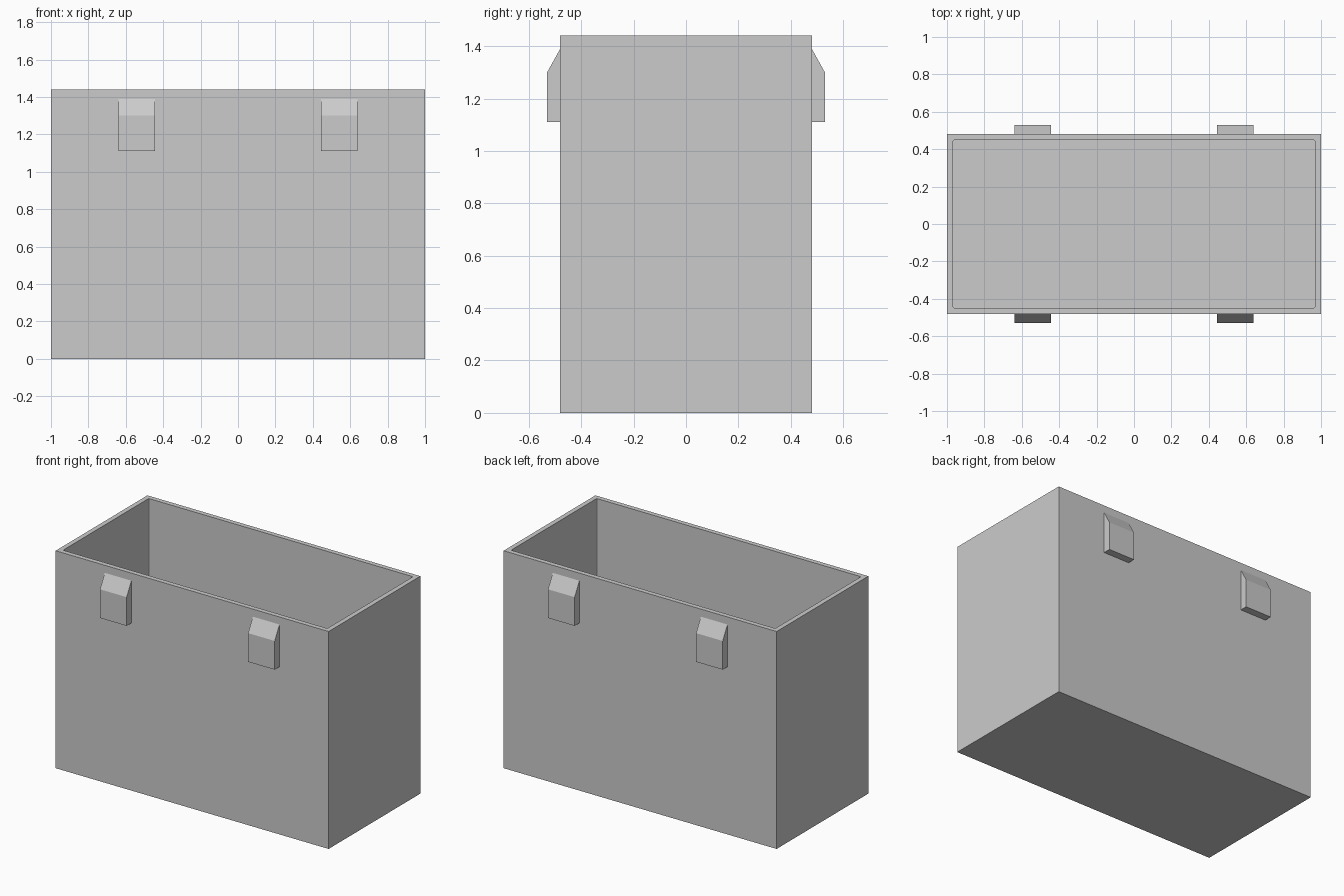
import bpy
import bmesh
from mathutils import Matrix, Vector

default = bpy.data.objects.get("Cube")
if default:
    bpy.data.objects.remove(default)

WIDTH, DEPTH, HEIGHT, WALL = 2.0, 0.96, 1.44, 0.045

grey = bpy.data.materials.new("plain grey")
grey.use_nodes = True
colour = (0.6, 0.6, 0.6, 1)
grey.diffuse_color = colour
grey.node_tree.nodes["Principled BSDF"].inputs["Base Color"].default_value = colour


def add_object(name, bm):
    bmesh.ops.recalc_face_normals(bm, faces=bm.faces)
    mesh = bpy.data.meshes.new(name)
    bm.to_mesh(mesh)
    bm.free()
    mesh.materials.append(grey)
    obj = bpy.data.objects.new(name, mesh)
    bpy.context.collection.objects.link(obj)
    return obj


# Open bin: a block whose top is inset and pushed down to the floor
bm = bmesh.new()
bmesh.ops.create_cube(bm, size=1, matrix=Matrix.Translation((0, 0, HEIGHT / 2))
                      @ Matrix.Diagonal((WIDTH, DEPTH, HEIGHT, 1)))
top = max(bm.faces, key=lambda f: f.calc_center_median().z)
bmesh.ops.inset_region(bm, faces=[top], thickness=WALL)
floor = bmesh.ops.extrude_discrete_faces(bm, faces=[top])["faces"][0]
bmesh.ops.translate(bm, verts=floor.verts, vec=(0, 0, WALL - HEIGHT))

# Slightly rounded inner corners
corners = [e for e in bm.edges
           if abs((e.verts[0].co - e.verts[1].co).z) > 1
           and abs(e.verts[0].co.x) < WIDTH / 2 - WALL / 2]
bmesh.ops.bevel(bm, geom=corners, offset=0.008, segments=2, profile=0.5, affect='EDGES')
add_object("bin_body", bm)

# Wedge-topped hooks, two on the front and two on the back
PROFILE = [(0.48, 1.11), (0.53, 1.11), (0.53, 1.30), (0.48, 1.39)]
for side, y_sign in (("front", -1), ("back", 1)):
    for hand, x_sign in (("left", 1), ("right", -1)):
        bm = bmesh.new()
        face = bm.faces.new([bm.verts.new((x_sign * 0.445, y_sign * y, z))
                             for y, z in PROFILE])
        out = bmesh.ops.extrude_face_region(bm, geom=[face])["geom"]
        bmesh.ops.translate(bm, vec=Vector((x_sign * 0.195, 0, 0)),
                            verts=[v for v in out if isinstance(v, bmesh.types.BMVert)])
        add_object(f"{side}_{hand}_hook", bm)
